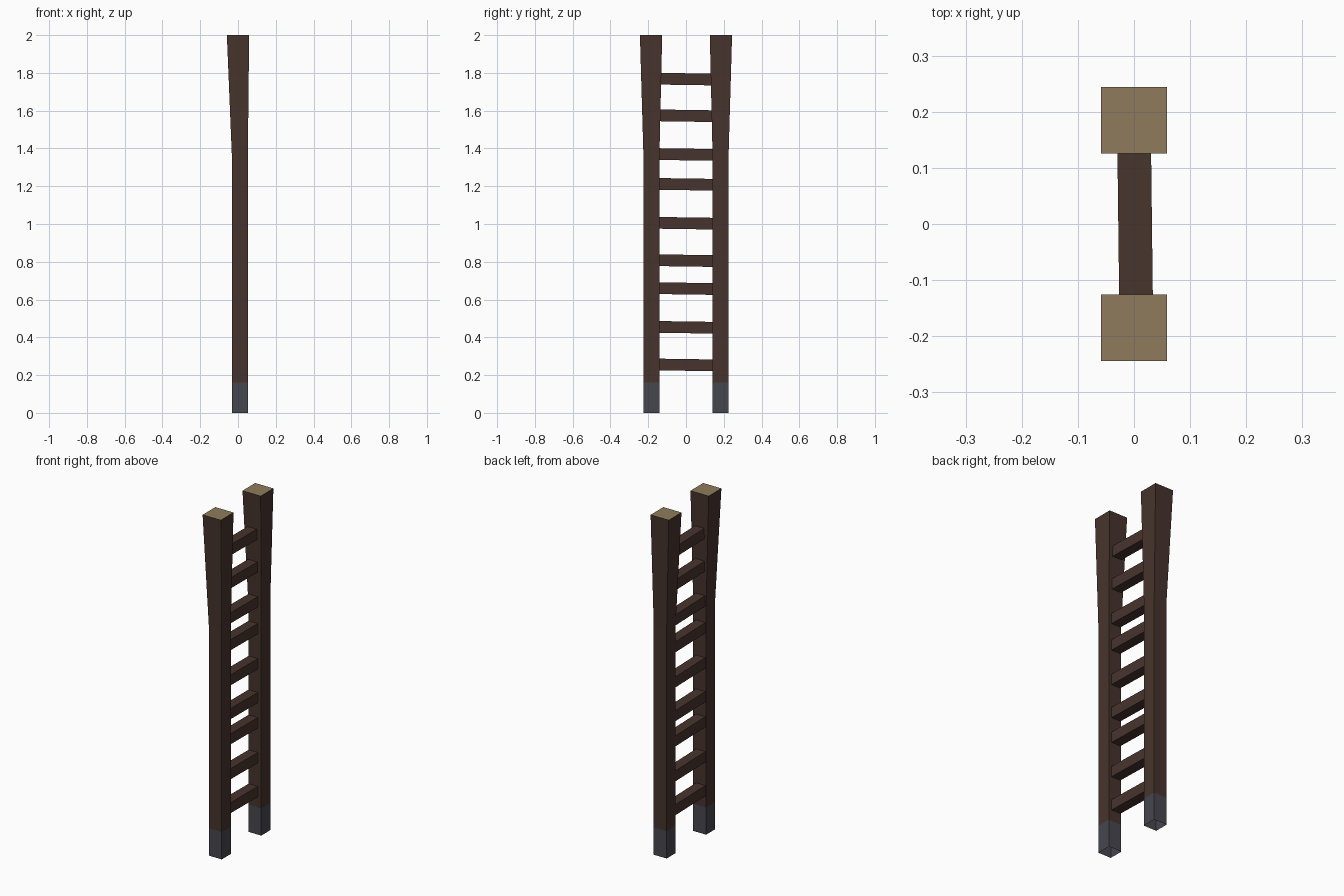
import bpy, bmesh
from mathutils import Matrix

if "Cube" in bpy.data.objects:
    bpy.data.objects.remove(bpy.data.objects["Cube"])


def material(name, rgb):
    # sRGB 0-255 to linear
    lin = [((c / 255 + 0.055) / 1.055) ** 2.4 for c in rgb]
    m = bpy.data.materials.new(name)
    m.diffuse_color = (*lin, 1)
    m.use_nodes = True
    m.node_tree.nodes["Principled BSDF"].inputs["Base Color"].default_value = m.diffuse_color
    return m


brown = material("dark_brown_wood", (71, 52, 45))
tan = material("cut_wood", (143, 123, 93))
grey = material("grey_foot", (70, 70, 79))


def finish(bm, name, mats):
    mesh = bpy.data.meshes.new(name)
    bm.to_mesh(mesh)
    bm.free()
    for m in mats:
        mesh.materials.append(m)
    obj = bpy.data.objects.new(name, mesh)
    bpy.context.collection.objects.link(obj)
    return obj


# Rails: square section, straight below and flared at the top, open underneath
# rows: z, x centre, y centre, half width
SECTIONS = [(0, 0.01, 0.183, 0.042), (0.16, 0.01, 0.183, 0.042),
            (1.35, 0.01, 0.183, 0.042), (2.0, 0.0, 0.185, 0.059)]


def rail(name, side):
    bm = bmesh.new()
    rings = []
    for z, cx, cy, h in SECTIONS:
        rings.append([bm.verts.new((cx + sx * h, side * cy + sy * h, z))
                      for sx, sy in ((-1, -1), (1, -1), (1, 1), (-1, 1))])
    for k, (lo, hi) in enumerate(zip(rings, rings[1:])):
        for i in range(4):
            j = (i + 1) % 4
            f = bm.faces.new((lo[i], lo[j], hi[j], hi[i]))
            f.material_index = 2 if k == 0 else 0   # grey foot
    bm.faces.new(rings[-1]).material_index = 1      # pale cut end
    finish(bm, name, (brown, tan, grey))


rail("left_rail", -1)
rail("right_rail", 1)

# Rungs: slightly tilted bars at uneven heights
HEIGHTS = [0.254, 0.453, 0.658, 0.806, 1.004, 1.21, 1.368, 1.573, 1.767]
for n, z in enumerate(HEIGHTS, 1):
    bm = bmesh.new()
    bmesh.ops.create_cube(bm, size=1, matrix=Matrix.Diagonal((0.06, 0.29, 0.062, 1)))
    rung = finish(bm, f"rung_{n}", (brown,))
    rung.location = (0.002, 0, z)
    rung.rotation_euler = (-0.015, 0, 0.012)
